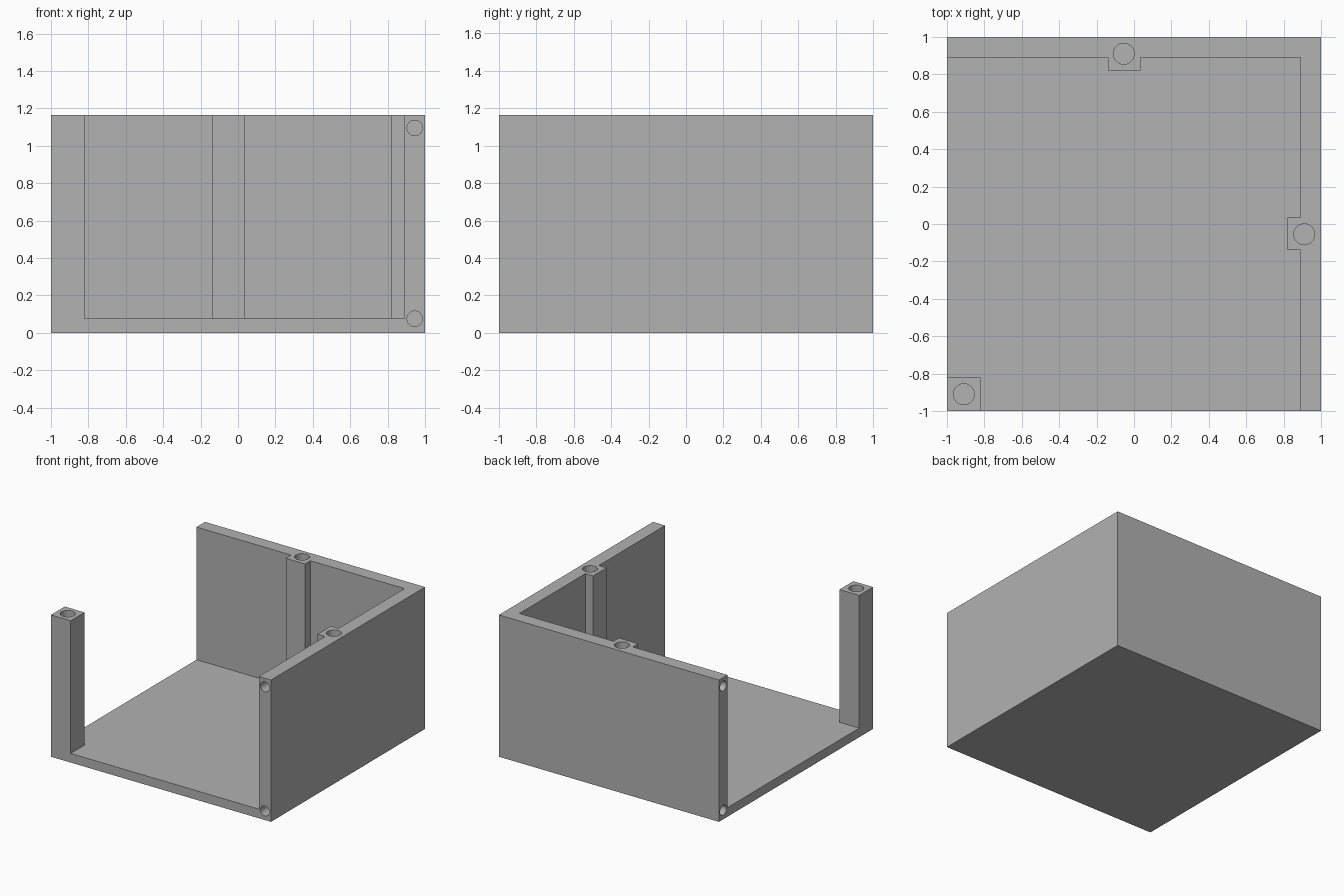
import bpy
import bmesh
from math import radians
from mathutils import Vector

cube = bpy.data.objects.get("Cube")
if cube:
    bpy.data.objects.remove(cube, do_unlink=True)

HEIGHT, FLOOR = 1.165, 0.075
WALL = 0.89                   # inner face of the walls
BOSS = 0.82                   # inner face of the screw bosses
BOSS_A, BOSS_B = -0.14, 0.035  # boss extent along its wall
POST = -0.82                  # inner faces of the corner post

grey = bpy.data.materials.new("grey")
grey.use_nodes = True
colour = (0.445, 0.445, 0.445, 1)
grey.diffuse_color = colour
grey.node_tree.nodes["Principled BSDF"].inputs["Base Color"].default_value = colour


def prism(name, outline, height):
    """Extrude a plan outline up from the ground."""
    bm = bmesh.new()
    face = bm.faces.new([bm.verts.new((x, y, 0)) for x, y in outline])
    top = bmesh.ops.extrude_face_region(bm, geom=[face])["geom"]
    verts = [v for v in top if isinstance(v, bmesh.types.BMVert)]
    bmesh.ops.translate(bm, verts=verts, vec=(0, 0, height))
    bmesh.ops.recalc_face_normals(bm, faces=bm.faces)
    mesh = bpy.data.meshes.new(name)
    bm.to_mesh(mesh)
    bm.free()
    mesh.materials.append(grey)
    obj = bpy.data.objects.new(name, mesh)
    bpy.context.collection.objects.link(obj)
    return obj


def drill(obj, mouth, inward, radius, depth):
    """Cut a blind round hole into a part."""
    inward = Vector(inward)
    bpy.ops.mesh.primitive_cylinder_add(
        vertices=48, radius=radius, depth=2 * depth, location=mouth,
        rotation=inward.to_track_quat('Z', 'Y').to_euler())
    cutter = bpy.context.object
    cutter.hide_render = True
    cutter.data.materials.append(grey)
    mod = obj.modifiers.new("hole", 'BOOLEAN')
    mod.operation, mod.solver, mod.object = 'DIFFERENCE', 'EXACT', cutter
    bpy.ops.object.select_all(action='DESELECT')
    obj.select_set(True)
    bpy.context.view_layer.objects.active = obj
    bpy.ops.object.modifier_apply(modifier=mod.name)
    bpy.data.objects.remove(cutter, do_unlink=True)


# Inner wall line with bosses, symmetric about the plan diagonal
half = [(-1, WALL), (BOSS_A, WALL), (BOSS_A, BOSS), (BOSS_B, BOSS), (BOSS_B, WALL)]
inner = half + [(WALL, WALL)] + [(y, x) for x, y in reversed(half)]

# Main parts
walls = prism("corner_walls", [(-1, 1)] + inner + [(1, -1), (1, 1)], HEIGHT)
floor = prism("floor_panel", inner + [(POST, -1), (POST, POST), (-1, POST)], FLOOR)
post = prism("corner_post", [(-1, -1), (POST, -1), (POST, POST), (-1, POST)], HEIGHT)

# Screw holes in the tops of the bosses and post
down = (0, 0, -1)
for obj, x, y in ((walls, -0.055, 0.91), (walls, 0.91, -0.055), (post, -0.91, -0.91)):
    drill(obj, (x, y, HEIGHT), down, 0.056, 0.3)

# Screw holes in the open ends of both walls
for z in (FLOOR, HEIGHT - 0.07):
    drill(walls, (0.945, -1, z), (0, 1, 0), 0.041, 0.25)
    drill(walls, (-1, 0.945, z), (1, 0, 0), 0.041, 0.25)

# Smooth hole walls, sharp edges
for obj in (walls, floor, post):
    bpy.ops.object.select_all(action='DESELECT')
    obj.select_set(True)
    bpy.context.view_layer.objects.active = obj
    bpy.ops.object.shade_smooth_by_angle(angle=radians(30))
